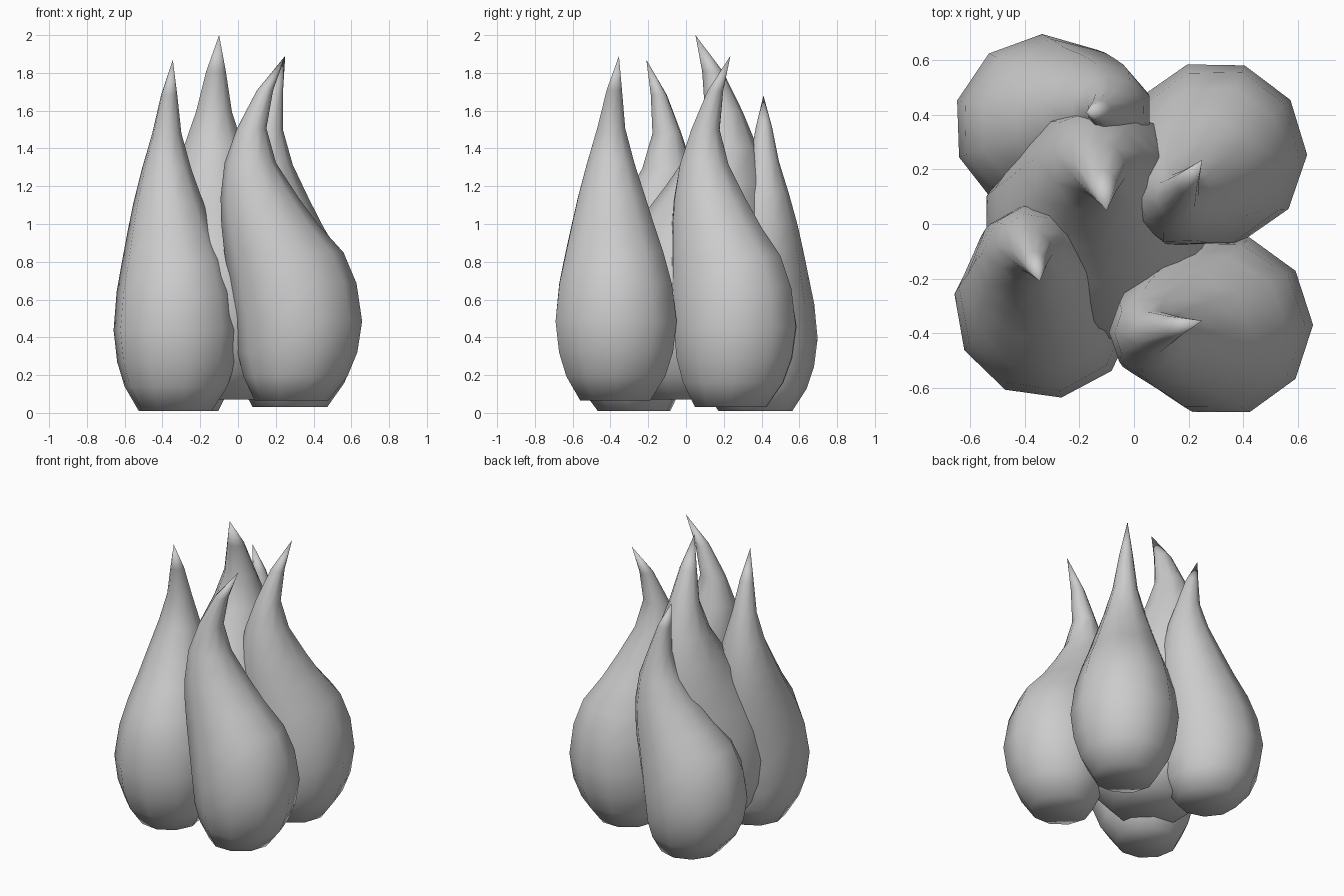
import bpy
import bmesh
from math import cos, sin, pi, radians
from mathutils import Vector

old = bpy.data.objects.get("Cube")
if old:
    bpy.data.objects.remove(old, do_unlink=True)

grey = bpy.data.materials.new("plain grey")
grey.use_nodes = True
grey.diffuse_color = (0.6, 0.6, 0.6, 1)
grey.node_tree.nodes["Principled BSDF"].inputs["Base Color"].default_value = grey.diffuse_color

SIDES = 10
# Height fraction, radius across the lean, stretch along it,
# lean from base to neck, curl from neck to tip
RINGS = [
    (0.0, 0.195, 1, 0.14, 0), (0.07, 0.275, 1, 0.06, 0), (0.14, 0.317, 1, 0.02, 0),
    (0.23, 0.337, 1, 0, 0), (0.34, 0.312, 1.08, 0.11, 0), (0.43, 0.27, 1.17, 0.29, 0),
    (0.51, 0.228, 1.13, 0.57, 0), (0.59, 0.187, 1.1, 0.78, 0), (0.69, 0.131, 1.04, 0.97, 0.01),
    (0.79, 0.078, 1, 1, 0.09), (0.9, 0.043, 1, 1, 0.45),
]


def flame(name, base, neck, tip, bottom, size=1.0, turn=0):
    """Teardrop tongue: flat foot, round belly, leaning neck, curled tip."""
    base, neck, tip = Vector(base), Vector(neck), Vector(tip)
    along = (neck - base).normalized()
    angles = [radians(turn) + 2 * pi * i / SIDES for i in range(SIDES)]
    bm = bmesh.new()
    loops = []
    for t, radius, stretch, lean, curl in RINGS:
        centre = base + (neck - base) * lean + (tip.xy - neck) * curl
        z = bottom + t * (tip.z - bottom)
        loop = []
        for a in angles:
            spoke = Vector((cos(a), sin(a))) * radius * size
            spoke += along * spoke.dot(along) * (stretch - 1)
            loop.append(bm.verts.new((*(centre + spoke), z)))
        loops.append(loop)
    top = bm.verts.new(tip)
    bm.faces.new(reversed(loops[0]))
    for low, high in zip(loops, loops[1:]):
        for i in range(SIDES):
            j = (i + 1) % SIDES
            bm.faces.new((low[i], low[j], high[j], high[i]))
    for i in range(SIDES):
        bm.faces.new((loops[-1][i], loops[-1][(i + 1) % SIDES], top))
    # Soft shading all over, foot included
    for face in bm.faces:
        face.smooth = True
    mesh = bpy.data.meshes.new(name)
    bm.to_mesh(mesh)
    bm.free()
    mesh.materials.append(grey)
    bpy.context.collection.objects.link(bpy.data.objects.new(name, mesh))


# Tall centre tongue, then the four around it
flame("center_flame", (-0.13, -0.03), (-0.13, 0.215), (-0.1, 0.05, 2.0), 0.07, 1.28, 18)
flame("front_right_flame", (-0.325, -0.305), (-0.38, -0.09), (-0.345, -0.21, 1.87), 0.01, 1, 28)
flame("front_left_flame", (0.32, -0.37), (0.055, -0.4), (0.25, -0.355, 1.89), 0.065, 1, 0)
flame("back_left_flame", (0.295, 0.26), (0.15, 0.09), (0.25, 0.235, 1.89), 0.03, 1.01, 35)
flame("back_right_flame", (-0.325, 0.36), (-0.085, 0.415), (-0.175, 0.41, 1.68), 0.01, 1, 20)
